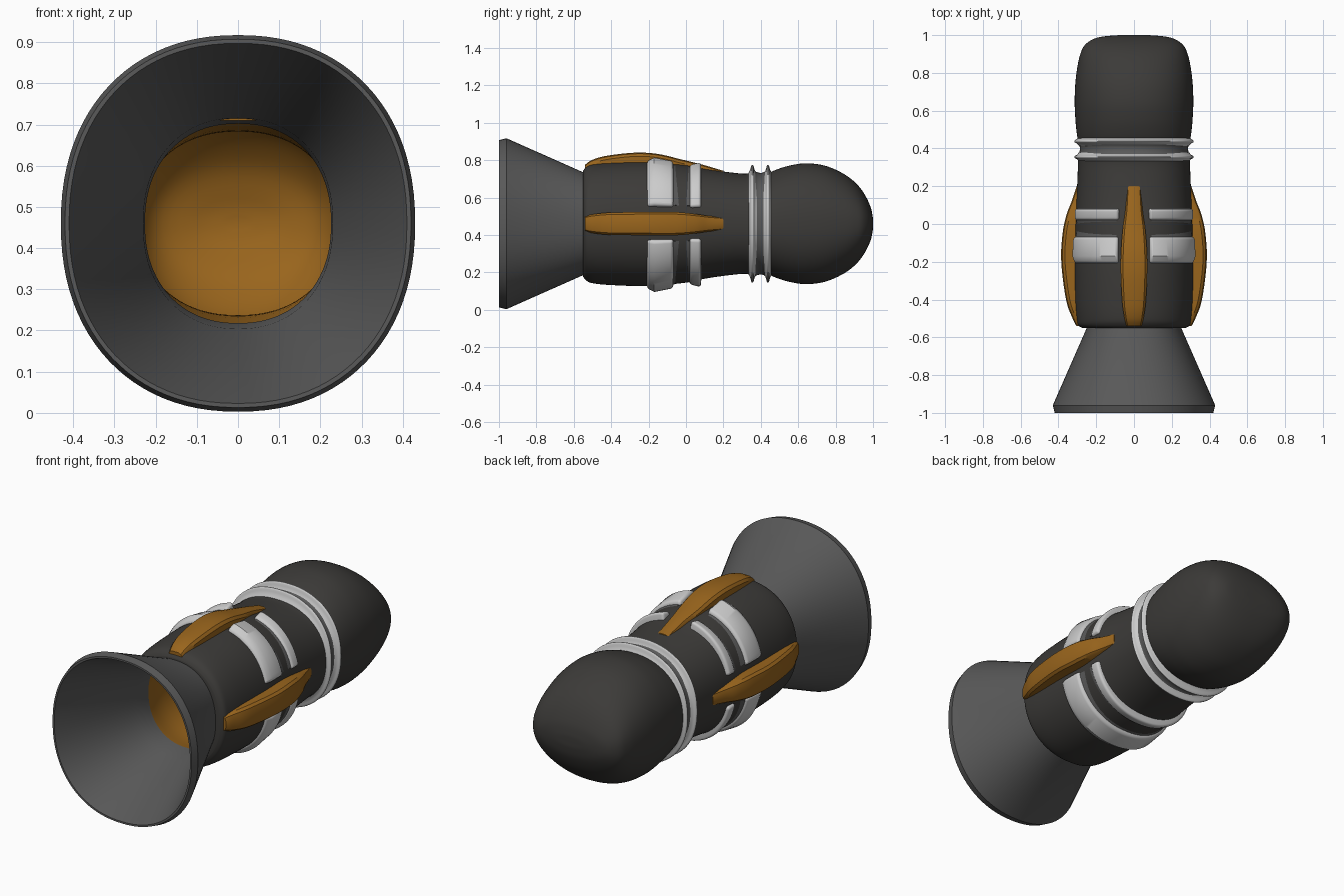
import bpy, bmesh, math

if "Cube" in bpy.data.objects:
    bpy.data.objects.remove(bpy.data.objects["Cube"])

CZ = 0.46      # height of the long axis
POW = 2.2      # slightly squared round cross-section


def material(name, r, g, b):
    m = bpy.data.materials.new(name)
    m.diffuse_color = (r, g, b, 1)
    m.use_nodes = True
    m.node_tree.nodes["Principled BSDF"].inputs["Base Color"].default_value = m.diffuse_color
    return m


DARK = material("dark_shell", 0.045, 0.043, 0.04)
MID = material("mid_grey", 0.1, 0.1, 0.1)
LIGHT = material("light_grey", 0.6, 0.6, 0.6)
AMBER = material("amber", 0.32, 0.13, 0.012)


def point(a, y, rx, rz):
    c, s = math.cos(a), math.sin(a)
    return (rx * math.copysign(abs(c) ** (2 / POW), c), y,
            CZ + rz * math.copysign(abs(s) ** (2 / POW), s))


def smooth_path(p, n=5):
    """Catmull-Rom through the stations."""
    out = []
    for i in range(len(p) - 1):
        a, b, c, d = p[max(i - 1, 0)], p[i], p[i + 1], p[min(i + 2, len(p) - 1)]
        for k in range(n):
            t = k / n
            out.append(tuple(0.5 * (2 * q + (r - o) * t + (2 * o - 5 * q + 4 * r - s) * t * t
                                    + (3 * q - o - 3 * r + s) * t ** 3)
                             for o, q, r, s in zip(a, b, c, d)))
    return out + [p[-1]]


def build(name, rows, mat, wrap_u=True, wrap_v=False, caps=(False, False), bevel=0, angle=35):
    """Skin a grid of points; u runs within a row, v from row to row."""
    bm = bmesh.new()
    g = [[bm.verts.new(p) for p in row] for row in rows]
    nv, nu = len(g), len(g[0])
    for i in range(nv if wrap_v else nv - 1):
        for j in range(nu if wrap_u else nu - 1):
            a, b = g[i], g[(i + 1) % nv]
            k = (j + 1) % nu
            bm.faces.new((a[j], a[k], b[k], b[j]))
    if caps[0]:
        bm.faces.new(g[0])
    if caps[1]:
        bm.faces.new(g[-1])
    bmesh.ops.recalc_face_normals(bm, faces=bm.faces)
    if bevel:
        edges = [e for e in bm.edges if len(e.link_faces) == 2
                 and e.calc_face_angle(0) > math.radians(40)]
        bmesh.ops.bevel(bm, geom=edges, offset=bevel, segments=4, profile=0.5, affect='EDGES')
    me = bpy.data.meshes.new(name)
    bm.to_mesh(me)
    bm.free()
    me.shade_smooth()
    me.set_sharp_from_angle(angle=math.radians(angle))
    me.materials.append(mat)
    ob = bpy.data.objects.new(name, me)
    bpy.context.collection.objects.link(ob)
    return ob


def loft(name, stations, mat, closed=False, caps=(False, False), n=96):
    rows = [[point(2 * math.pi * j / n, *s) for j in range(n)] for s in stations]
    return build(name, rows, mat, wrap_v=closed, caps=caps)


def sector(name, profile, a0, a1, mat, bevel, n=28):
    """Sweep a closed profile of (y, rx, rz) through part of a turn."""
    rows = []
    for i in range(n + 1):
        a = math.radians(a0 + (a1 - a0) * i / n)
        rows.append([point(a, *p) for p in profile])
    return build(name, rows, mat, caps=(True, True), bevel=bevel)


# flared bell with its inner cone and throat
loft("bell", [(-0.45, 0.245, 0.265), (-0.55, 0.25, 0.275), (-0.96, 0.43, 0.457),
              (-1.0, 0.42, 0.447), (-1.0, 0.41, 0.437), (-0.55, 0.23, 0.256),
              (-0.45, 0.226, 0.242)], MID, closed=True)

# main barrel shell
loft("barrel", [(-0.55, 0.245, 0.27)] + smooth_path(
    [(-0.55, 0.275, 0.283), (-0.535, 0.296, 0.302), (-0.5, 0.304, 0.318), (-0.4, 0.313, 0.328),
     (-0.2, 0.317, 0.333), (0, 0.312, 0.315), (0.1, 0.307, 0.294), (0.2, 0.301, 0.279),
     (0.3, 0.297, 0.268), (0.345, 0.296, 0.27)]), DARK)

# rounded head, wide and blunt in x, domed in z
loft("head", smooth_path(
    [(0.44, 0.296, 0.27), (0.48, 0.303, 0.288), (0.55, 0.31, 0.31), (0.64, 0.314, 0.323),
     (0.74, 0.311, 0.311), (0.83, 0.3, 0.274), (0.9, 0.284, 0.225), (0.95, 0.258, 0.165),
     (0.985, 0.2, 0.095), (0.998, 0.11, 0.04), (1.0, 0.03, 0.01)]), DARK, caps=(False, True))

# neck groove and its two thin ridges
loft("neck_groove", smooth_path([(0.355, 0.305, 0.3), (0.375, 0.29, 0.278), (0.4, 0.287, 0.272),
                                 (0.42, 0.29, 0.278), (0.44, 0.305, 0.3)]), MID)
for i, y in enumerate((0.355, 0.438)):
    loft(f"neck_ridge_{i}", smooth_path(
        [(y - 0.024, 0.292, 0.265), (y - 0.012, 0.302, 0.288), (y - 0.005, 0.314, 0.312),
         (y + 0.005, 0.314, 0.312), (y + 0.012, 0.302, 0.288), (y + 0.024, 0.292, 0.265)], 3), LIGHT)

# amber inner chamber seen through the bell
loft("inner_chamber", smooth_path(
    [(-0.45, 0.226, 0.242), (-0.3, 0.25, 0.265), (0, 0.25, 0.255), (0.3, 0.24, 0.225),
     (0.45, 0.245, 0.23), (0.64, 0.265, 0.27), (0.8, 0.25, 0.235), (0.9, 0.2, 0.15),
     (0.94, 0.1, 0.06), (0.95, 0.02, 0.01)]), AMBER, caps=(False, True))

# grey pads, thin ridges and grooves around the barrel: two on top, one long one below
PAD = [(-0.208, 0.28, 0.28), (-0.208, 0.325, 0.345), (-0.17, 0.338, 0.365),
       (-0.07, 0.333, 0.345), (-0.062, 0.28, 0.28)]
RIDGE = [(0.015, 0.28, 0.27), (0.022, 0.325, 0.325), (0.078, 0.325, 0.338), (0.085, 0.28, 0.27)]
GROOVE = [(-0.075, 0.28, 0.27), (-0.075, 0.322, 0.33), (-0.03, 0.312, 0.308),
          (0.0, 0.312, 0.308), (0.03, 0.318, 0.318), (0.03, 0.28, 0.27)]
for side, a0, a1 in (("right", 14, 77), ("left", 103, 166), ("lower", 193, 347)):
    n = 60 if side == "lower" else 28
    sector(f"pad_{side}", PAD, a0, a1, LIGHT, 0.014, n)
    sector(f"ridge_{side}", RIDGE, a0, a1, LIGHT, 0.013, n)
    sector(f"groove_{side}", GROOVE, a0 + 2, a1 - 2, MID, 0, n)

# amber strips along the top and both sides: (y, radius, half width)
TOP = [(-0.54, 0.315, 0.04), (-0.5, 0.342, 0.05), (-0.42, 0.364, 0.062), (-0.27, 0.38, 0.07),
       (-0.15, 0.373, 0.069), (-0.03, 0.345, 0.06), (0.08, 0.318, 0.045), (0.2, 0.283, 0.038)]
SIDE = [(-0.54, 0.305, 0.04), (-0.5, 0.325, 0.05), (-0.4, 0.36, 0.06), (-0.2, 0.385, 0.062),
        (-0.05, 0.378, 0.062), (0.05, 0.357, 0.052), (0.12, 0.33, 0.042), (0.2, 0.304, 0.034)]
for name, path, turn in (("strip_top", TOP, 0), ("strip_right", SIDE, 1), ("strip_left", SIDE, -1)):
    rows = []
    for y, r, w in smooth_path(path):
        row = []
        for u, h in ((-w, 0.25), (-w, r - 0.02), (-w * 0.82, r - 0.006), (-w * 0.4, r),
                     (w * 0.4, r), (w * 0.82, r - 0.006), (w, r - 0.02), (w, 0.25)):
            row.append((turn * h, y, CZ + u) if turn else (u, y, CZ + h))
        rows.append(row)
    build(name, rows, AMBER, caps=(True, True))
